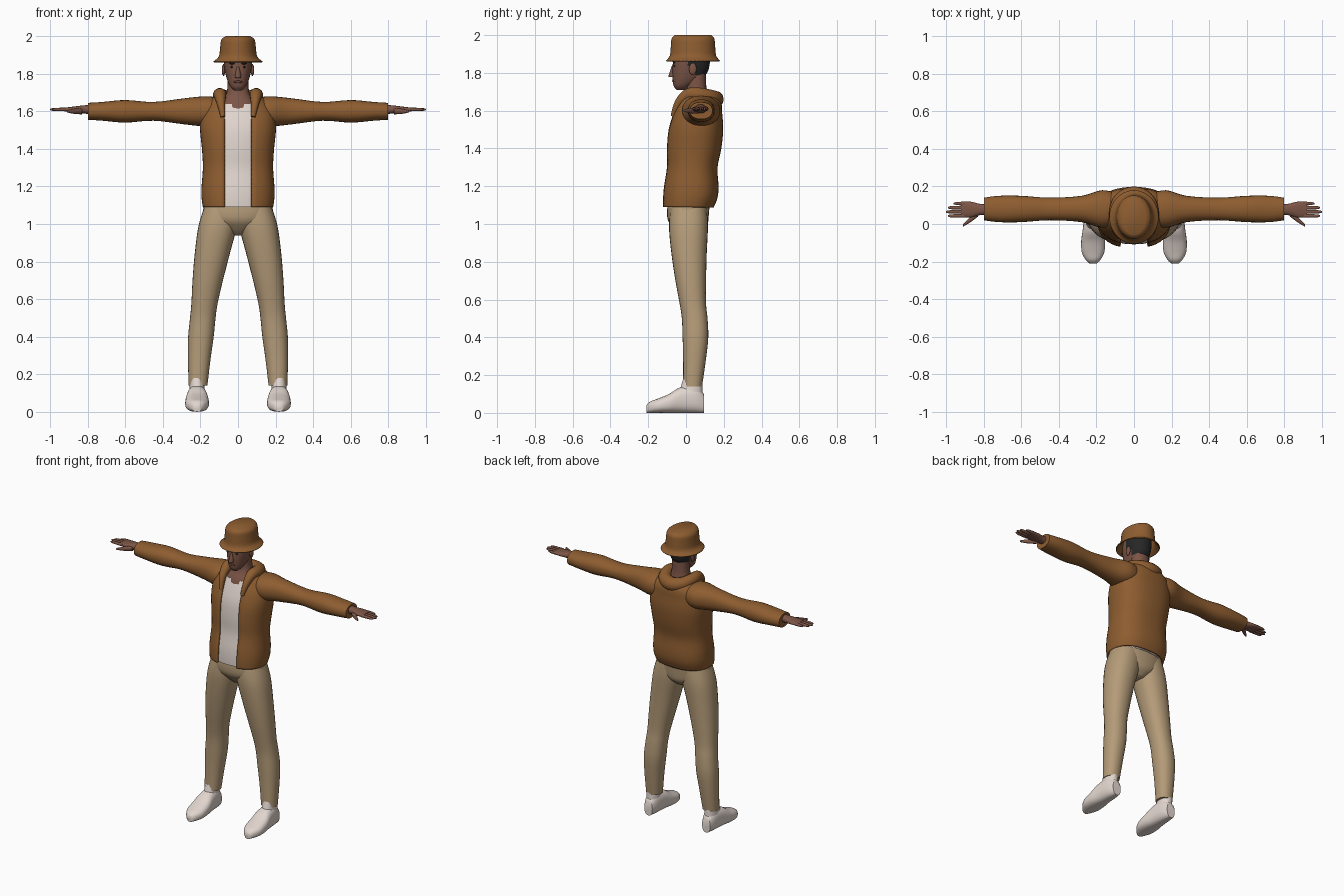
import bpy, bmesh
from math import pi, sin, cos, asin, copysign, radians
from mathutils import Vector

cube = bpy.data.objects.get("Cube")
if cube:
    bpy.data.objects.remove(cube, do_unlink=True)


def material(name, *rgb):
    mat = bpy.data.materials.new(name)
    mat.use_nodes = True
    color = (*rgb, 1)
    mat.diffuse_color = color
    shader = mat.node_tree.nodes["Principled BSDF"]
    shader.inputs["Base Color"].default_value = color
    shader.inputs["Roughness"].default_value = .8
    return mat


BROWN = material("jacket brown", .27, .11, .03)
TAN = material("trouser tan", .46, .33, .19)
WHITE = material("off white", .76, .67, .62)
SKIN = material("skin", .2, .09, .06)
LIP = material("lip", .13, .05, .04)
BLACK = material("hair black", .02, .02, .02)
parts = []


def finish(name, bm, mat):
    """Turn a bmesh into a named, coloured object."""
    bmesh.ops.recalc_face_normals(bm, faces=bm.faces)
    mesh = bpy.data.meshes.new(name)
    bm.to_mesh(mesh)
    bm.free()
    mesh.materials.append(mat)
    obj = bpy.data.objects.new(name, mesh)
    bpy.context.collection.objects.link(obj)
    parts.append(obj)
    return obj


def spline(rows, steps):
    """Catmull-Rom interpolation through rows of numbers."""
    out = []
    last = len(rows) - 1
    for i in range(last):
        near = [rows[max(0, min(last, i + k))] for k in (-1, 0, 1, 2)]
        for step in range(steps):
            t = step / steps
            out.append([b + t * ((c - a) / 2 + t * (a - 2.5 * b + 2 * c - d / 2
                        + t * (1.5 * (b - c) + (d - a) / 2))) for a, b, c, d in zip(*near)])
    return out + [list(rows[-1])]


def power(value, exponent):
    return copysign(abs(value) ** exponent, value)


def loft(name, rows, mat, axis="z", side=1, exponent=.9, gap=0, count=28, open_start=False):
    """Rows are (position, centre a, centre b, radius a, radius b); a gap opens the front."""
    bm = bmesh.new()
    rings = []
    spans = count - 1 if gap else count
    for pos, ca, cb, ra, rb in spline(rows, 4):
        start = asin(min(1, gap / ra) ** (1 / exponent))
        ring = []
        for i in range(count):
            angle = start + 2 * (pi - start) * i / spans
            a = ca + ra * power(sin(angle), exponent)
            b = cb - rb * power(cos(angle), exponent)
            x, y, z = {"z": (a, b, pos), "x": (pos, a, b), "y": (a, pos, b)}[axis]
            ring.append(bm.verts.new((side * x, y, z)))
        rings.append(ring)
    for lower, upper in zip(rings, rings[1:]):
        for i in range(spans):
            j = (i + 1) % count
            bm.faces.new((lower[i], lower[j], upper[j], upper[i]))
    if not gap:
        bm.faces.new(rings[-1])
        if not open_start:
            bm.faces.new(rings[0])
    return finish(name, bm, mat)


def upright(rows):
    """Centred sections from (height, half width, centre depth, half depth)."""
    return [(z, 0, y, width, depth) for z, width, y, depth in rows]


def along_arm(y, z, rows):
    """Arm sections from (distance, half depth, half height) on a straight line."""
    return [(x, y, z, depth, height) for x, depth, height in rows]


def shell(obj, thickness):
    mod = obj.modifiers.new("thickness", "SOLIDIFY")
    mod.thickness, mod.offset = thickness, 0


def blob(name, center, size, mat):
    bm = bmesh.new()
    bmesh.ops.create_uvsphere(bm, u_segments=16, v_segments=10, radius=1)
    for v in bm.verts:
        v.co = Vector(center) + v.co * Vector(size)
    finish(name, bm, mat)


# Jacket body, open along the front
body = [(1.09, .18, .01, .13), (1.14, .187, .02, .14), (1.2, .187, .025, .14),
        (1.3, .18, .03, .13), (1.4, .185, .04, .14), (1.5, .195, .05, .14),
        (1.58, .19, .06, .125), (1.64, .16, .07, .11), (1.69, .1, .06, .09)]
jacket = loft("jacket_body", upright(body), BROWN, exponent=.82, gap=.072, count=41)
shell(jacket, .014)

# Shirt, set just inside the jacket
inner = [(z, width - .02, y, depth - .012) for z, width, y, depth in body[:-1]]
loft("shirt", upright(inner), WHITE, exponent=.82)

# Hood folded around the neck
half = [(.08, -.07, 1.57, .012), (.09, -.04, 1.64, .022), (.095, .01, 1.685, .033),
        (.095, .07, 1.685, .038), (.065, .13, 1.67, .042)]
path = half + [(0, .155, 1.66, .045)] + [(-x, *rest) for x, *rest in reversed(half)]
curve = bpy.data.curves.new("hood", "CURVE")
curve.dimensions = "3D"
curve.bevel_depth, curve.bevel_resolution, curve.use_fill_caps = 1, 4, True
line = curve.splines.new("POLY")
points = spline(path, 4)
line.points.add(len(points) - 1)
for point, (x, y, z, radius) in zip(line.points, points):
    point.co, point.radius = (x, y, z, 1), radius
curve.materials.append(BROWN)
hood = bpy.data.objects.new("hood", curve)
bpy.context.collection.objects.link(hood)
bpy.ops.object.select_all(action="DESELECT")
bpy.context.view_layer.objects.active = hood
hood.select_set(True)
bpy.ops.object.convert(target="MESH")
parts.append(bpy.context.view_layer.objects.active)

# Trouser hips
loft("hips", upright([(.94, .03, .02, .05), (.98, .11, .02, .09),
                      (1.04, .185, .01, .11), (1.18, .165, .02, .11)]), TAN)

for side, label in ((1, "left_"), (-1, "right_")):
    # Sleeves
    sleeve = [(.08, .08, .07), (.17, .1, .08), (.28, .07, .07), (.45, .06, .05),
              (.6, .07, .06), (.72, .07, .05), (.8, .06, .045)]
    loft(label + "sleeve", along_arm(.08, 1.6, sleeve), BROWN, "x", side)

    # Hands, fingers and thumbs
    palm = [(.78, .03, .025), (.82, .03, .022), (.87, .042, .016), (.92, .042, .01)]
    loft(label + "hand", along_arm(.077, 1.61, palm), SKIN, "x", side)
    for k in range(4):
        tip = 1 - .01 * (k - 1) ** 2
        finger = [(.9, .01, .01), (tip - .02, .009, .008), (tip, .004, .003)]
        rows = along_arm(.043 + .022 * k, 1.61, finger)
        loft(f"{label}finger_{k + 1}", rows, SKIN, "x", side, count=10)
    thumb = [(x, .72 - .8 * x, 1.6, r, r) for x, r in ((.83, .016), (.87, .014), (.91, .006))]
    loft(label + "thumb", thumb, SKIN, "x", side, count=12)

    # Trouser legs, spreading outward toward the ground
    leg = [(.14, .05, .035), (.28, .06, .045), (.4, .068, .05), (.5, .068, .046),
           (.58, .07, .036), (.7, .081, .025), (.85, .094, .016), (1, .103, .013), (1.14, .09, .015)]
    rows = [(z, .215 - .11 * z * z, y, r, r) for z, r, y in leg]
    loft(label + "trouser_leg", rows, TAN, "z", side)

    # Shoes, flat on the ground
    shoe = [(-.21, .02, .04), (-.19, .04, .06), (-.15, .06, .075), (-.09, .063, .1),
            (-.03, .055, .135), (.05, .045, .14), (.095, .03, .1)]
    rows = [(y, .218, height / 2, width, height / 2) for y, width, height in shoe]
    loft(label + "shoe", rows, WHITE, "y", side, exponent=.8)
    ankle = [(.06, .218, .02, .046, .07), (.18, .218, .035, .036, .05)]
    loft(label + "shoe_ankle", ankle, WHITE, "z", side)

    # Ears, eyes and brows
    blob(label + "ear", (side * .077, .036, 1.82), (.009, .02, .032), SKIN)
    blob(label + "eye", (side * .03, -.062, 1.836), (.013, .004, .005), BLACK)
    blob(label + "brow", (side * .03, -.064, 1.854), (.019, .006, .004), BLACK)

# Neck and upper chest
loft("neck", upright([(1.58, .12, .04, .09), (1.64, .1, .05, .08),
                      (1.7, .06, .055, .055), (1.8, .055, .055, .05)]), SKIN)

# Head, with hair coloured at the back
skull = [(1.71, .02, -.025, .025), (1.73, .04, -.02, .045), (1.76, .055, 0, .07),
         (1.8, .067, .02, .092), (1.85, .075, .028, .098), (1.9, .075, .03, .1), (1.95, .066, .035, .09)]
head = loft("head", upright(skull), SKIN, count=40)
head.data.materials.append(BLACK)
for face in head.data.polygons:
    c = face.center
    if c.z > 1.785 and c.y > .05 or c.z > 1.84 and c.y > .015:
        face.material_index = 1

# Nose and mouth
loft("nose", upright([(1.777, .012, -.065, .02), (1.785, .017, -.068, .024),
                      (1.84, .007, -.06, .014)]), SKIN, count=14)
blob("mouth", (0, -.065, 1.757), (.023, .009, .008), LIP)

# Bucket hat, slightly longer than wide
profile = [(1.863, .13), (1.89, .1), (1.94, .092), (1.98, .086), (1.997, .065)]
hat_rows = [(z, 0, .037, r, .7 * r + .05) for z, r in profile]
hat = loft("hat", hat_rows, BROWN, exponent=1, count=40, open_start=True)
shell(hat, .006)

# Smooth shading with crisp edges
for part in parts:
    part.select_set(True)
bpy.context.view_layer.objects.active = parts[0]
bpy.ops.object.shade_smooth_by_angle(angle=radians(50))
